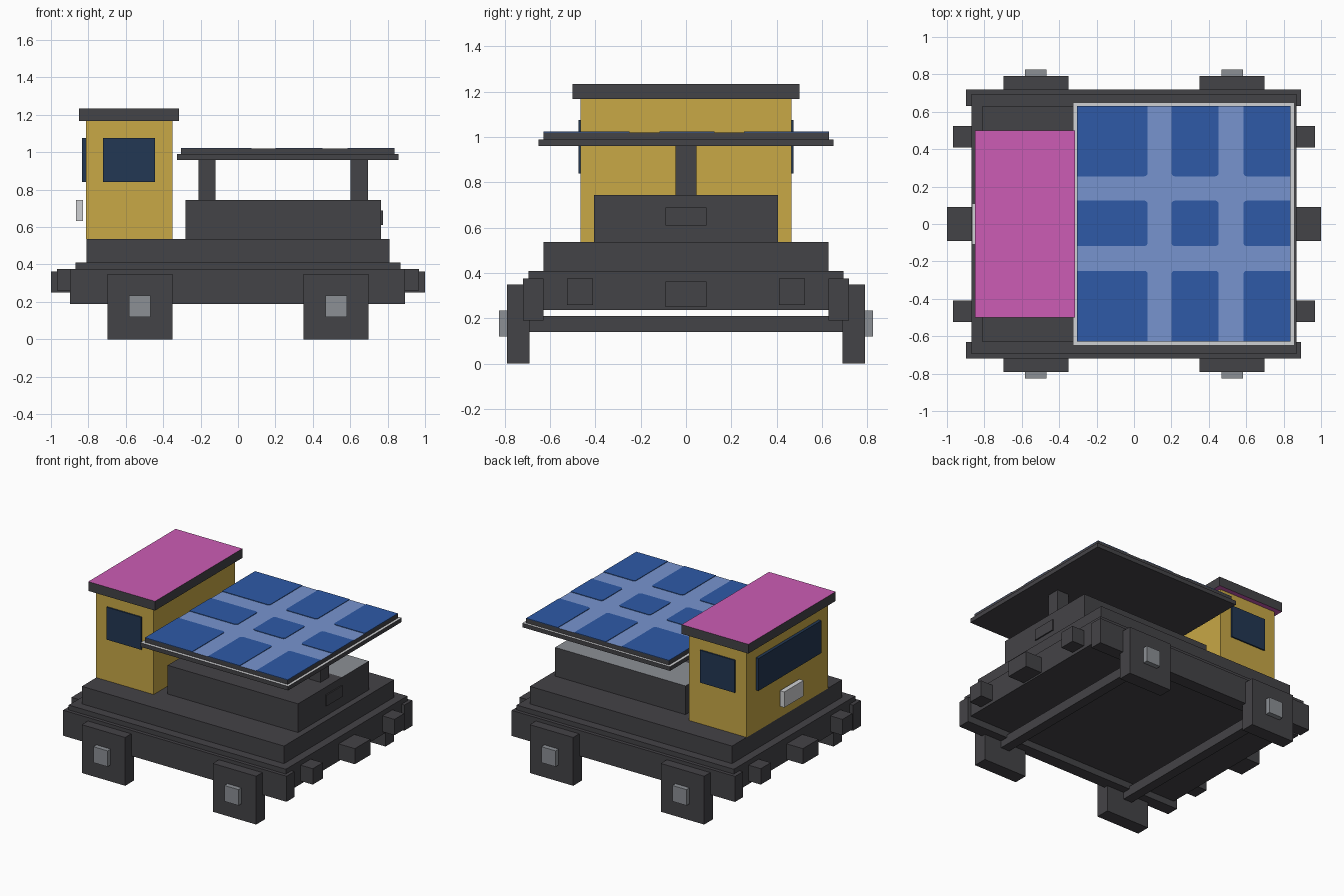
import bpy, bmesh

cube = bpy.data.objects.get("Cube")
if cube:
    bpy.data.objects.remove(cube, do_unlink=True)


def material(name, rgb):
    lin = [((c / 255 + 0.055) / 1.055) ** 2.4 for c in rgb]
    m = bpy.data.materials.new(name)
    m.use_nodes = True
    m.diffuse_color = (*lin, 1)
    m.node_tree.nodes["Principled BSDF"].inputs["Base Color"].default_value = (*lin, 1)
    return m


DARK = material("dark grey", (68, 67, 71))
YELLOW = material("cab yellow", (200, 168, 70))
PINK = material("roof pink", (204, 92, 181))
BLUE = material("cell blue", (46, 90, 167))
PALE = material("pale blue", (119, 148, 207))
NAVY = material("window navy", (34, 55, 83))
STEEL = material("steel grey", (140, 144, 149))
LIGHT = material("light grey", (208, 209, 211))


def box(name, x, y, z, mat, top=None, bottom=None, split_y=None, round_inside=None):
    """Box from three ranges, with optional top and bottom colours."""
    bm = bmesh.new()
    bmesh.ops.create_cube(bm, size=1)
    for v in bm.verts:
        v.co = [r[0] if c < 0 else r[1] for r, c in zip((x, y, z), v.co)]
    if split_y is not None:
        bmesh.ops.bisect_plane(bm, geom=bm.verts[:] + bm.edges[:] + bm.faces[:],
                               plane_co=(0, split_y, 0), plane_no=(0, 1, 0))
    if round_inside:
        # round the upright edges that do not lie on the outer border
        (bx, by), radius = round_inside, 0.018
        edges = [e for e in bm.edges
                 if abs(e.verts[0].co.z - e.verts[1].co.z) > 1e-5
                 and min(abs(e.verts[0].co.x - b) for b in bx) > 1e-4
                 and min(abs(e.verts[0].co.y - b) for b in by) > 1e-4]
        bmesh.ops.bevel(bm, geom=edges, offset=radius, segments=3, profile=0.5, affect='EDGES')
    bm.normal_update()
    mats = [mat]
    for extra, sign in ((top, 1), (bottom, -1)):
        if extra:
            mats.append(extra)
            for f in bm.faces:
                if f.normal.z * sign > 0.9 and (split_y is None or f.calc_center_median().y > split_y):
                    f.material_index = len(mats) - 1
    me = bpy.data.meshes.new(name)
    bm.to_mesh(me)
    bm.free()
    for m in mats:
        me.materials.append(m)
    ob = bpy.data.objects.new(name, me)
    bpy.context.collection.objects.link(ob)
    return ob


def span(a, b, sign):
    """Range a..b, mirrored when sign is negative."""
    return (a, b) if sign > 0 else (-b, -a)


# Chassis and stepped deck
box("chassis_deck", (-0.87, 0.87), (-0.695, 0.695), (0.238, 0.41), DARK)
box("upper_deck", (-0.81, 0.81), (-0.63, 0.63), (0.41, 0.537), DARK)

for sy, side in ((-1, "front"), (1, "back")):
    box(f"{side}_sill", (-0.897, 0.893), span(0.63, 0.72, sy), (0.19, 0.375), DARK)
    # Square wheel plates with hubs
    for cx in (-0.525, 0.525):
        box(f"{side}_wheel_plate", (cx - 0.174, cx + 0.174), span(0.69, 0.79, sy), (0, 0.35), DARK)
        box(f"{side}_wheel_hub", (cx - 0.057, cx + 0.057), span(0.79, 0.825, sy), (0.12, 0.235), STEEL)

for sx in (-1, 1):
    box("axle", span(0.49, 0.56, sx), (-0.69, 0.69), (0.14, 0.21), DARK)
    # Coupler and buffers on each end
    box("coupler", span(0.87, 1.0, sx), (-0.09, 0.09), (0.25, 0.363), DARK)
    for sy in (-1, 1):
        box("buffer", span(0.87, 0.967, sx), span(0.41, 0.525, sy), (0.26, 0.375), DARK)

# Equipment housing with end hatch
box("housing", (-0.28, 0.765), (-0.405, 0.405), (0.537, 0.745), DARK, top=STEEL, split_y=0.1)
box("housing_hatch", (0.765, 0.774), (-0.09, 0.09), (0.61, 0.69), DARK)

# Raised solar panel
for x in ((-0.21, -0.12), (0.602, 0.695)):
    box("panel_post", x, (-0.047, 0.047), (0.745, 0.96), DARK)
box("panel_frame", (-0.327, 0.857), (-0.65, 0.65), (0.96, 0.99), DARK, top=LIGHT)
PX, PY = (-0.306, 0.838), (-0.628, 0.632)
box("panel_slab", PX, PY, (0.99, 1.02), DARK, top=PALE)
for x in ((PX[0], 0.073), (0.2, 0.453), (0.585, PX[1])):
    for y in ((PY[0], -0.25), (-0.118, 0.125), (0.255, PY[1])):
        box("solar_cell", x, y, (1.02, 1.024), BLUE, round_inside=(PX, PY))

# Cab, roof, windows and lamp
box("cab", (-0.812, -0.35), (-0.465, 0.465), (0.537, 1.168), YELLOW)
box("cab_roof", (-0.85, -0.315), (-0.5, 0.5), (1.168, 1.235), DARK, top=PINK, bottom=PINK)
for sy in (-1, 1):
    box("side_window", (-0.723, -0.443), span(0.465, 0.475, sy), (0.84, 1.075), NAVY)
box("end_window", (-0.834, -0.812), (-0.36, 0.36), (0.84, 1.075), NAVY)
box("end_lamp", (-0.865, -0.83), (-0.11, 0.11), (0.632, 0.745), LIGHT)
